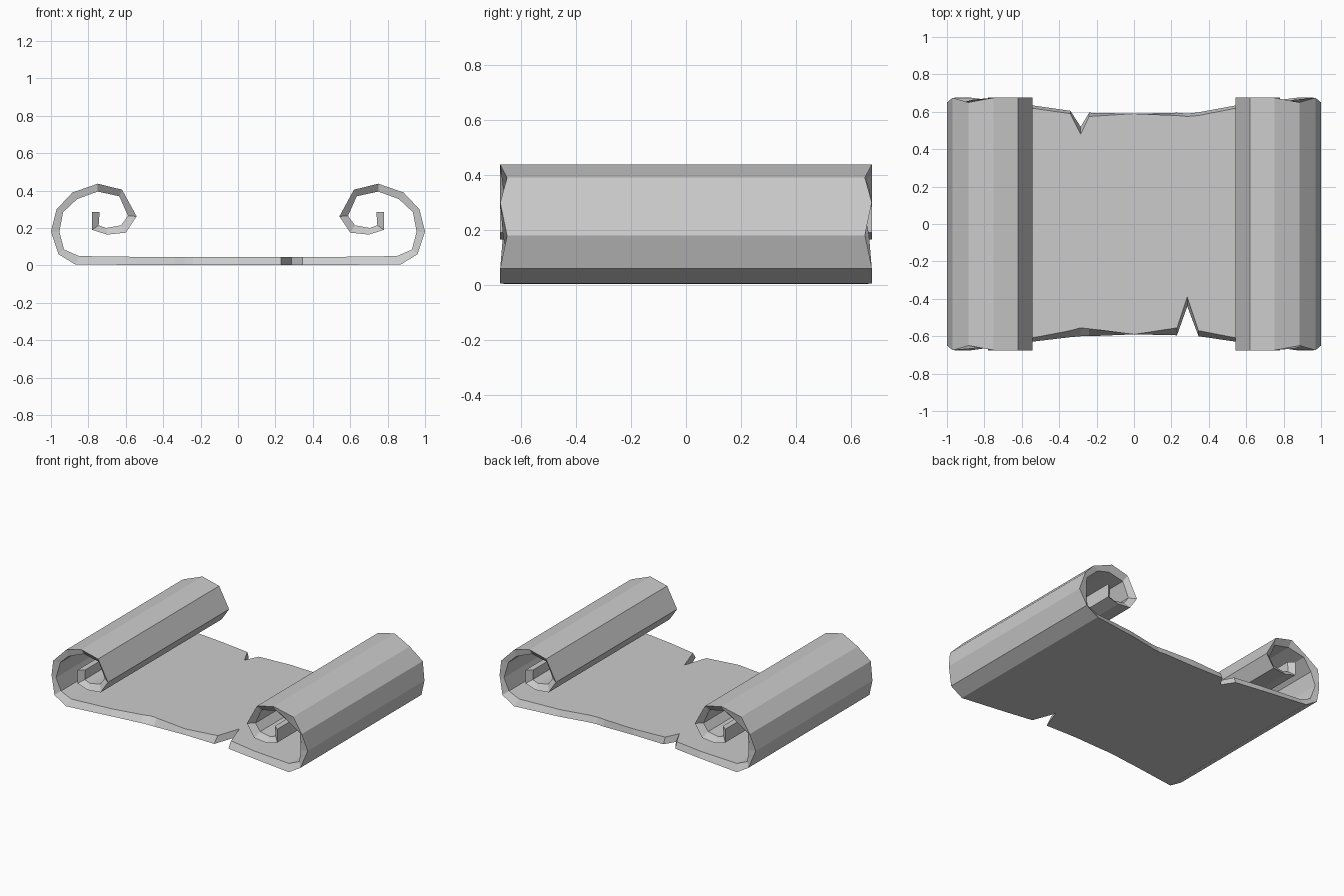
import bpy, bmesh

cube = bpy.data.objects.get("Cube")
if cube:
    bpy.data.objects.remove(cube, do_unlink=True)

paper = bpy.data.materials.new("grey_paper")
paper.use_nodes = True
GREY = (0.6, 0.6, 0.6, 1)
paper.diffuse_color = GREY
paper.node_tree.nodes["Principled BSDF"].inputs["Base Color"].default_value = GREY

# Curl profile: outer x, outer z, inner x, inner z
CURL = [
    (.87, .005, .85, .05), (.96, .06, .93, .085), (1, .18, .955, .18),
    (.97, .30, .935, .285), (.885, .39, .86, .355), (.75, .437, .75, .395),
    (.62, .405, .635, .37), (.542, .262, .588, .265), (.60, .175, .625, .215),
    (.70, .165, .705, .20), (.78, .19, .745, .215), (.78, .285, .74, .285),
]
# Flat sheet: x, front edge (under, upper), back edge (under, upper)
FLAT = [
    (-.55, .63, .61, .635, .62),
    (-.34, .605, .57, .605, .59),
    (-.285, .60, .555, .52, .48),
    (-.24, .60, .56, .595, .575),
    (0, .59, .59, .59, .59),
    (.23, .595, .555, .595, .58),
    (.285, .44, .39, .59, .575),
    (.345, .60, .57, .597, .58),
    (.55, .63, .61, .635, .62),
]


def curl_rings(side):
    """Cross-section rings from the flat sheet to the curled tip."""
    rings = []
    for i, (ox, oz, ix, iz) in enumerate(CURL):
        # worn ends: outer and inner edges alternate in length
        yo, yi = (.65, .665) if i in (2, 4) else (.675, .645)
        rings.append([(side * ox, -yo, oz), (side * ox, yo, oz),
                      (side * ix, yi, iz), (side * ix, -yi, iz)])
    return rings


flat_rings = [[(x, -fu, 0.003), (x, bu, 0.003), (x, bt, .046), (x, -ft, .046)]
              for x, fu, ft, bu, bt in FLAT]
rings = curl_rings(-1)[::-1] + flat_rings + curl_rings(1)

# Skin the rings into one closed sheet
bm = bmesh.new()
loops = [[bm.verts.new(p) for p in ring] for ring in rings]
for a, b in zip(loops, loops[1:]):
    for k in range(4):
        n = (k + 1) % 4
        bm.faces.new((a[k], a[n], b[n], b[k]))
bm.faces.new(loops[0][::-1])
bm.faces.new(loops[-1])
bmesh.ops.recalc_face_normals(bm, faces=bm.faces)
mesh = bpy.data.meshes.new("scroll_sheet")
bm.to_mesh(mesh)
bm.free()
mesh.materials.append(paper)
scroll = bpy.data.objects.new("scroll_sheet", mesh)
bpy.context.collection.objects.link(scroll)
